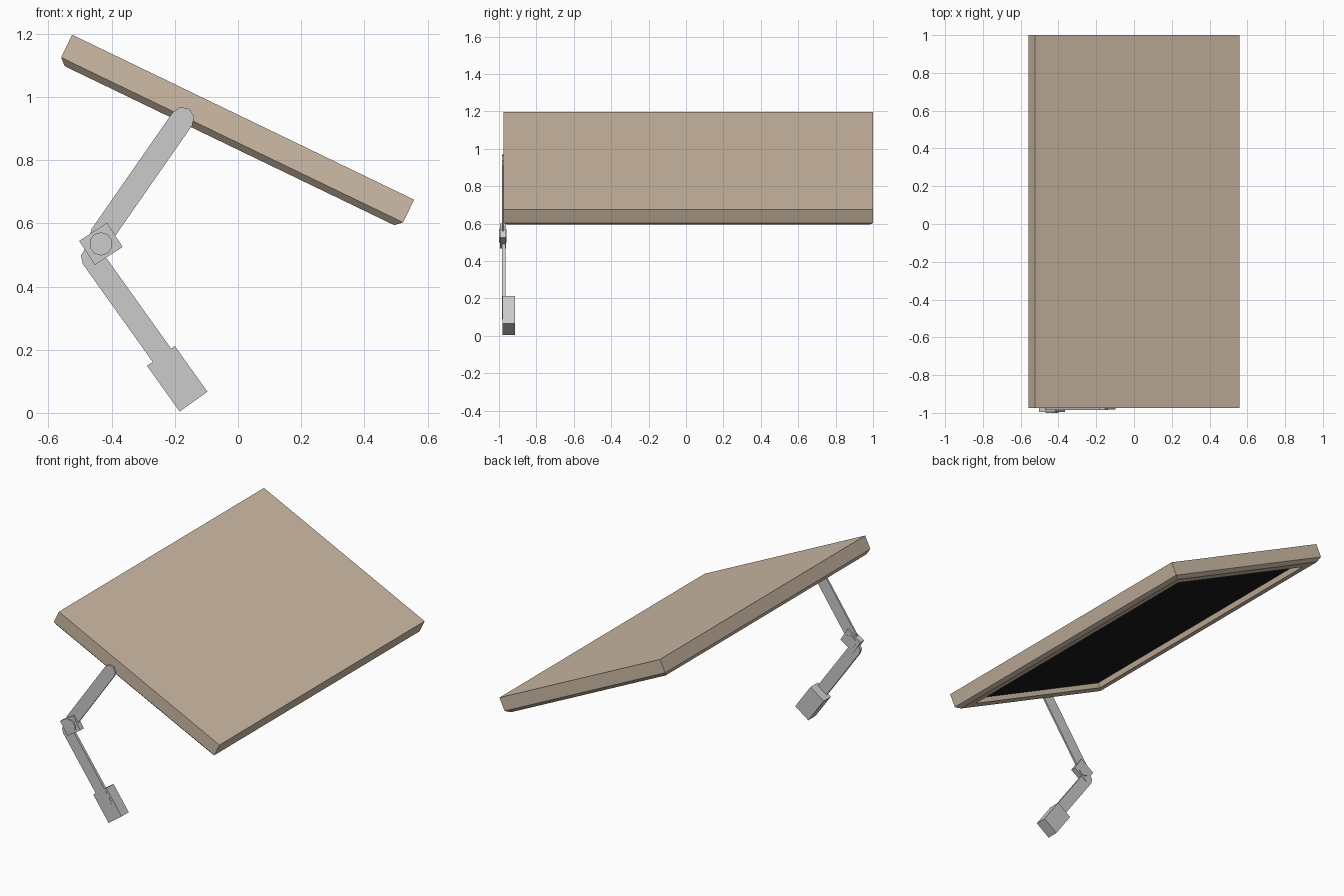
import bpy, bmesh, math
from mathutils import Vector

if "Cube" in bpy.data.objects:
    bpy.data.objects.remove(bpy.data.objects["Cube"])


def finish(name, bm, mat=None):
    bmesh.ops.recalc_face_normals(bm, faces=bm.faces)
    me = bpy.data.meshes.new(name)
    bm.to_mesh(me)
    bm.free()
    ob = bpy.data.objects.new(name, me)
    bpy.context.collection.objects.link(ob)
    if mat:
        me.materials.append(mat)
    return ob


def material(name, rgb):
    m = bpy.data.materials.new(name)
    m.diffuse_color = (*rgb, 1)
    m.use_nodes = True
    m.node_tree.nodes["Principled BSDF"].inputs["Base Color"].default_value = m.diffuse_color
    return m


def prism(name, pts, y0, y1):
    """Extrude an x-z outline from y0 to y1."""
    bm = bmesh.new()
    a = [bm.verts.new((x, y0, z)) for x, z in pts]
    b = [bm.verts.new((x, y1, z)) for x, z in pts]
    bm.faces.new(a)
    bm.faces.new(b[::-1])
    n = len(pts)
    for i in range(n):
        j = (i + 1) % n
        bm.faces.new((a[i], b[i], b[j], a[j]))
    return finish(name, bm)


def bar(p, q, r, steps=4):
    """Outline of a round-ended bar from p to q."""
    ang = math.atan2(q[1] - p[1], q[0] - p[0])
    out = []
    for c, start in ((q, ang - math.pi / 2), (p, ang + math.pi / 2)):
        for i in range(steps + 1):
            t = start + math.pi * i / steps
            out.append((c[0] + r * math.cos(t), c[1] + r * math.sin(t)))
    return out


def rect(c, w, h, deg):
    """Outline of a rotated rectangle."""
    t = math.radians(deg)
    return [(c[0] + x * math.cos(t) - y * math.sin(t),
             c[1] + x * math.sin(t) + y * math.cos(t))
            for x, y in ((-w/2, -h/2), (w/2, -h/2), (w/2, h/2), (-w/2, h/2))]


wood = material("brown", (0.62, 0.50, 0.38))
dark = material("black", (0.01, 0.01, 0.01))

# Tilted lid: rectangular rings (inset, height) from the top down to the recess
U = Vector((0.9007, 0, -0.4345))
N = Vector((0.4345, 0, 0.9007))
C = Vector((-0.0185, 0.0125, 0.864))
HU, HY = 0.601, 0.9875


def ring(bm, inset, h):
    a, b = HU - inset, HY - inset
    return [bm.verts.new(C + U * sx * a + Vector((0, sy * b, 0)) + N * h)
            for sx, sy in ((-1, -1), (1, -1), (1, 1), (-1, 1))]


PROFILE = [(0, 0.08), (0, 0), (0.022, -0.02), (0.085, -0.02), (0.085, 0.01)]
bm = bmesh.new()
rings = [ring(bm, *p) for p in PROFILE]
bm.faces.new(rings[0])
for a, b in zip(rings, rings[1:]):
    for i in range(4):
        j = (i + 1) % 4
        bm.faces.new((a[i], a[j], b[j], b[i]))
base = bm.faces.new(rings[-1])
lid = finish("lid", bm, wood)
# Black underside in the recess
lid.data.materials.append(dark)
lid.data.polygons[len(lid.data.polygons) - 1].material_index = 1

# Folding stay: two round-ended bars, hinge plate and bolt, foot bracket
prism("upper_arm", bar((-0.175, 0.932), (-0.434, 0.56), 0.037), -0.984, -0.973)
prism("lower_arm", bar((-0.462, 0.492), (-0.20, 0.125), 0.036), -0.983, -0.966)
prism("hinge_plate", rect((-0.434, 0.535), 0.105, 0.091, 33), -0.995, -0.963)
prism("hinge_bolt", bar((-0.434, 0.535), (-0.4339, 0.535), 0.037, 5), -1.0, -0.96)
prism("foot_bracket", rect((-0.1925, 0.108), 0.108, 0.178, 35.5), -0.982, -0.913)
